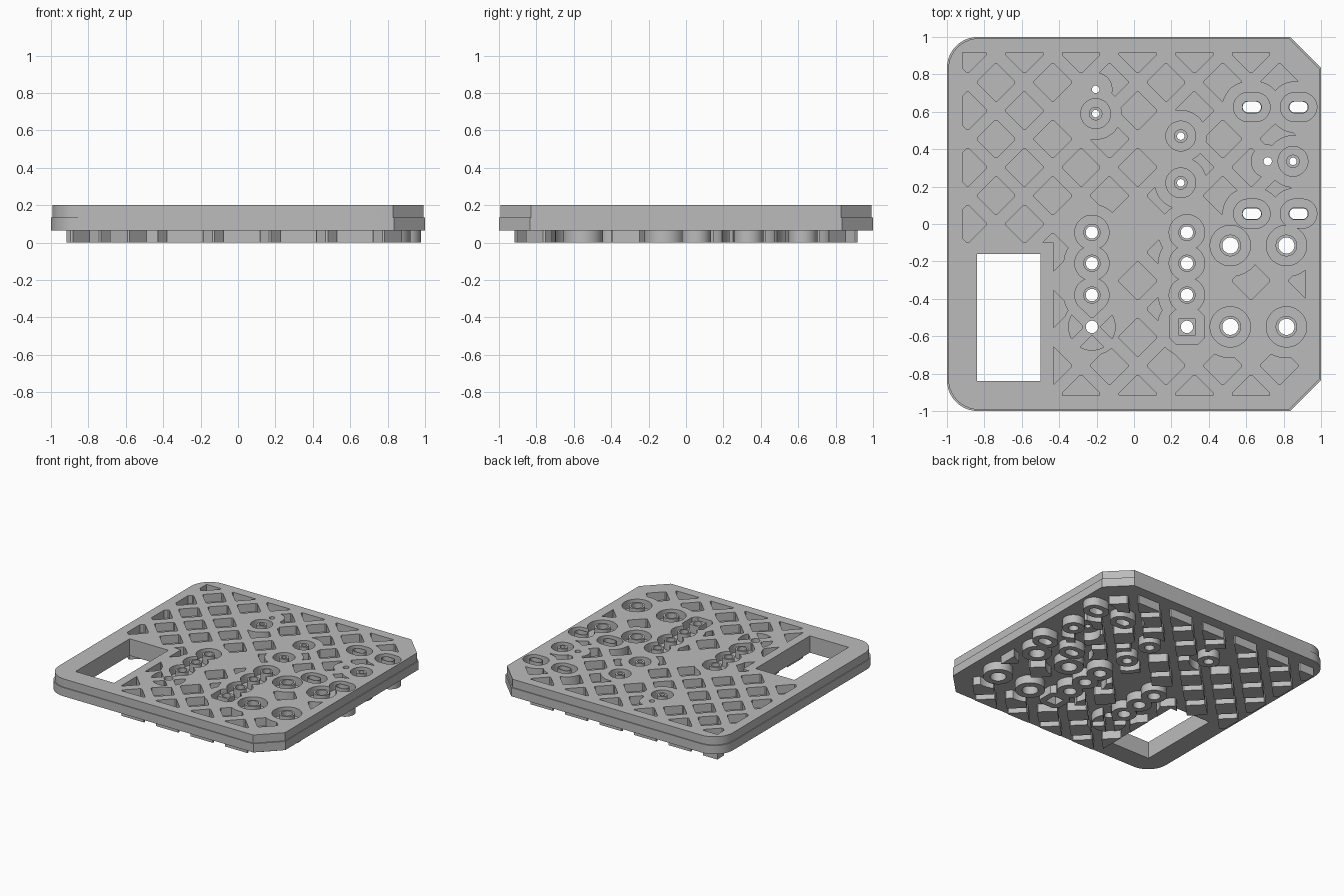
import bpy, bmesh, math

cube = bpy.data.objects.get("Cube")
if cube:
    bpy.data.objects.remove(cube, do_unlink=True)

grey = bpy.data.materials.new("mid_grey")
grey.use_nodes = True
grey.diffuse_color = (0.5, 0.5, 0.5, 1)
grey.node_tree.nodes["Principled BSDF"].inputs["Base Color"].default_value = (0.5, 0.5, 0.5, 1)

LAYER = 0.066            # height of pegs, base and top layer alike
BASE, SEAM, TOP = LAYER, 0.135, 0.2


# ---------- profiles ----------
def stadium(x, y, r, half=0.0, n=32):
    """Circle, or a slot stretched along x by half on each side."""
    pts = []
    for k in range(n):
        a = 2 * math.pi * (k + 0.5) / n
        pts.append((x + r * math.cos(a) + math.copysign(half, math.cos(a)), y + r * math.sin(a)))
    return pts


def rect(x0, y0, x1, y1):
    return [(x0, y0), (x1, y0), (x1, y1), (x0, y1)]


def diamond(x, y, r, c=0.006):
    """Diamond with slightly blunted tips."""
    return [(x + r - c, y - c), (x + r - c, y + c), (x + c, y + r - c), (x - c, y + r - c),
            (x - r + c, y + c), (x - r + c, y - c), (x - c, y - r + c), (x + c, y - r + c)]


def outline(s, r=0.165):
    """Board edge: chamfered on the right, rounded on the left."""
    pts = [(s - r, -s), (s, r - s), (s, s - r), (s - r, s)]
    for cy, start in ((s - r, 90), (r - s, 180)):
        for k in range(11):
            a = math.radians(start + 9 * k)
            pts.append((r - s + r * math.cos(a), cy + r * math.sin(a)))
    return pts


# ---------- mesh helpers ----------
def prisms(name, profiles, z0, z1, helper=False):
    bm = bmesh.new()
    for pts in profiles:
        low = [bm.verts.new((x, y, z0)) for x, y in pts]
        high = [bm.verts.new((x, y, z1)) for x, y in pts]
        bm.faces.new(low[::-1])
        bm.faces.new(high)
        for i in range(len(pts)):
            j = (i + 1) % len(pts)
            bm.faces.new((low[i], low[j], high[j], high[i]))
    mesh = bpy.data.meshes.new(name)
    bm.to_mesh(mesh)
    bm.free()
    mesh.materials.append(grey)
    obj = bpy.data.objects.new(name, mesh)
    bpy.context.collection.objects.link(obj)
    obj.hide_render = helper
    return obj


def cut(obj, cutter):
    """Subtract the cutter, apply, and discard it."""
    mod = obj.modifiers.new("cut", "BOOLEAN")
    mod.operation, mod.solver, mod.object = "DIFFERENCE", "EXACT", cutter
    mod.use_self = True
    graph = bpy.context.evaluated_depsgraph_get()
    mesh = bpy.data.meshes.new_from_object(obj.evaluated_get(graph))
    obj.modifiers.clear()
    obj.data = mesh
    bpy.data.objects.remove(cutter, do_unlink=True)


def drop_slivers(obj, smallest):
    """Delete loose pieces whose top area is too small to matter."""
    bm = bmesh.new()
    bm.from_mesh(obj.data)
    seen, doomed = set(), []
    for v in bm.verts:
        if v in seen:
            continue
        piece, stack = {v}, [v]
        while stack:
            for e in stack.pop().link_edges:
                for w in e.verts:
                    if w not in piece:
                        piece.add(w)
                        stack.append(w)
        seen |= piece
        faces = {f for w in piece for f in w.link_faces}
        if sum(f.calc_area() for f in faces if f.normal.z > 0.9) < smallest:
            doomed += piece
    bmesh.ops.delete(bm, geom=doomed, context="VERTS")
    bm.to_mesh(obj.data)
    bm.free()


# ---------- features: x, y, pocket radius, collar radius, hole radius, slot half ----------
rings = []
for y in (-0.045, -0.21, -0.38):
    rings += [(-0.225, y, 0.092, 0.046, 0.033, 0), (0.283, y, 0.095, 0.046, 0.033, 0)]
for x in (0.515, 0.815):
    rings += [(x, y, 0.108, 0.058, 0.043, 0) for y in (-0.115, -0.55)]
for x, y in ((0.25, 0.47), (0.25, 0.22), (-0.205, 0.59), (0.85, 0.335)):
    rings.append((x, y, 0.08, 0.036, 0.02, 0))
for x in (0.63, 0.88):
    rings += [(x, y, 0.078, 0.034, 0.029, 0.02) for y in (0.055, 0.625)]
plain_holes = [(-0.205, 0.72, 0.02), (0.715, 0.335, 0.022)]
PAD_Y = -0.55
window = rect(-0.84, -0.84, -0.5, -0.16)

pockets = [stadium(x, y, r, h) for x, y, r, c, o, h in rings]
collars = [stadium(x, y, c, h) for x, y, r, c, o, h in rings]
holes = [stadium(x, y, o, h) for x, y, r, c, o, h in rings]
holes += [stadium(x, y, r) for x, y, r in plain_holes]
holes += [stadium(-0.225, PAD_Y, 0.033), stadium(0.283, PAD_Y, 0.033), window]

# square pad: octagonal pocket around a square collar
s, q = 0.092, 0.06
pockets.append([(0.283 + a, PAD_Y + b) for a, b in
                ((s, -q), (s, q), (q, s), (-q, s), (-s, q), (-s, -q), (-q, -s), (q, -s))])
collars.append(rect(0.238, PAD_Y - 0.045, 0.328, PAD_Y + 0.045))

# clearance kept free of the lattice
GAP, LIM = 0.06, 0.917
keep = [stadium(x, y, r + GAP, h) for x, y, r, c, o, h in rings]
keep += [stadium(x, y, 0.09) for x, y, r in plain_holes]
keep += [stadium(0.283, PAD_Y, 0.16), stadium(-0.225, PAD_Y, 0.155)]
keep += [rect(-2, -2, -0.43, -0.1), rect(-2, -2, -LIM, 2), rect(LIM, -2, 2, 2),
         rect(-2, LIM, 2, 2), rect(-2, -2, 2, -LIM)]


def lattice(name, z0, z1):
    step = 0.1515
    cells = [diamond(0.02 + step * i, step * j, 0.105)
             for i in range(-6, 7) for j in range(-6, 7)
             if (i + j) % 2 == 0 and (i, j) != (0, 0) and not (i == 6 and abs(j) == 6)]
    obj = prisms(name, cells, z0, z1)
    cut(obj, prisms("clearance", keep, z0 - 0.1, z1 + 0.1, True))
    drop_slivers(obj, 0.0035)
    return obj


def ring_set(name, z0, z1):
    obj = prisms(name, pockets, z0, z1)
    cut(obj, prisms("collar_cutter", collars, z0 - 0.1, z1 + 0.1, True))
    return obj


def relief_pad(name, z0, z1):
    """Disc split into four segments by a diagonal cross."""
    x, y, w, d = -0.225, PAD_Y, 0.022, 0.15
    obj = prisms(name, [stadium(x, y, 0.125)], z0, z1)
    bars = [[(x + sx * (a - b), y + a + b) for a, b in ((-d, -w), (d, -w), (d, w), (-d, w))][::sx]
            for sx in (1, -1)]
    cut(obj, prisms("cross_cutter", bars + [stadium(x, y, 0.05)], z0 - 0.1, z1 + 0.1, True))
    return obj


# ---------- board ----------
base_plate = prisms("base_plate", [outline(1.0)], BASE, SEAM)
cut(base_plate, prisms("hole_cutter", holes, -0.1, 0.4, True))
top_plate = prisms("top_plate", [outline(0.993)], SEAM, TOP)
cut(top_plate, prisms("hole_cutter", holes, -0.1, 0.4, True))
for part in (lattice, ring_set, relief_pad):
    cut(top_plate, part("pocket_cutter", SEAM - 0.03, TOP + 0.03))

# ---------- pegs under the board, matching the pockets ----------
parts = [base_plate, top_plate, lattice("lattice_pegs", 0, BASE),
         ring_set("ring_pegs", 0, BASE), relief_pad("relief_pegs", 0, BASE)]

for obj in parts:
    bpy.ops.object.select_all(action="DESELECT")
    obj.select_set(True)
    bpy.context.view_layer.objects.active = obj
    bpy.ops.object.shade_smooth_by_angle(angle=math.radians(25))
